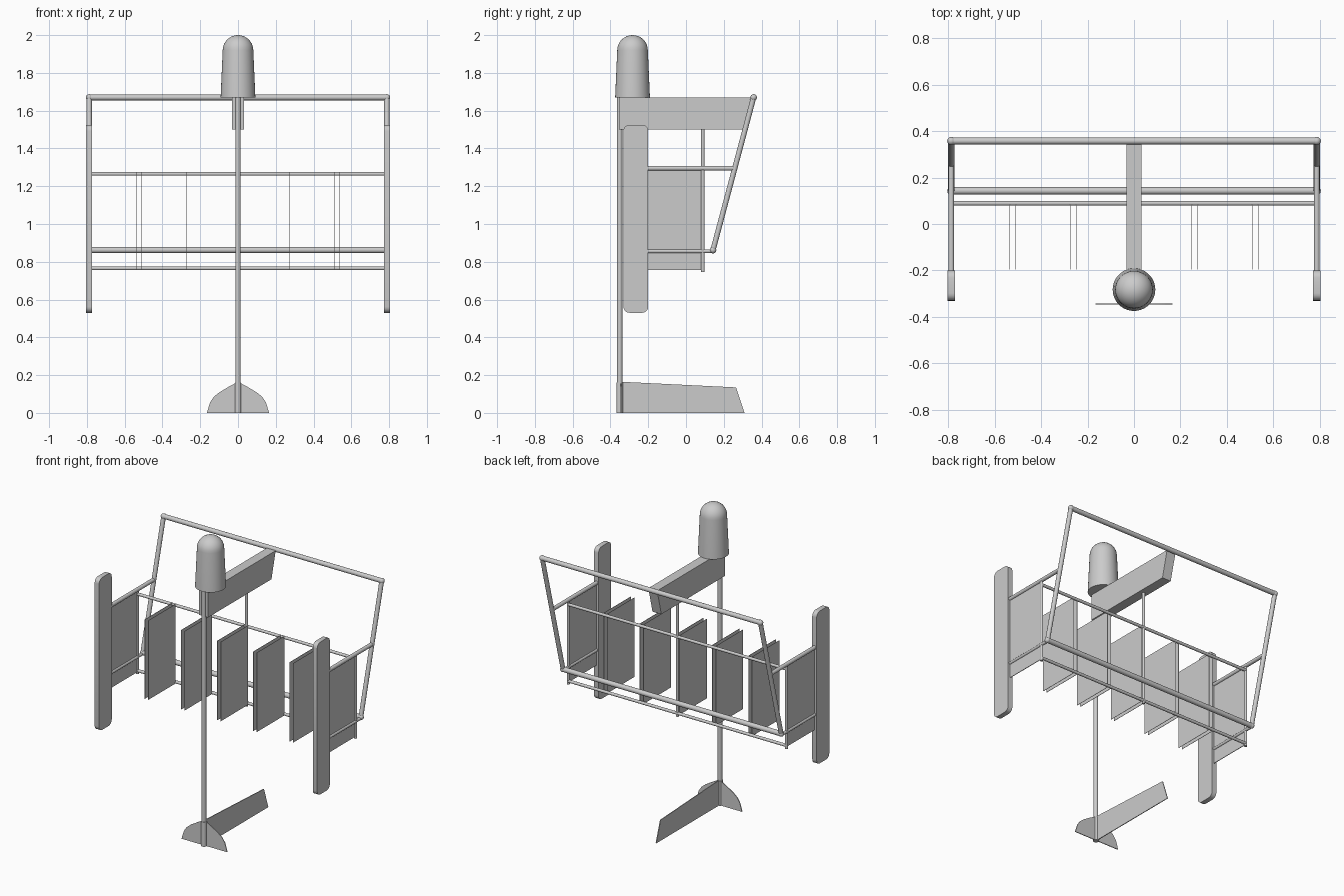
import bpy, bmesh
from math import sin, cos, pi, radians
from mathutils import Vector

cube = bpy.data.objects.get("Cube")
if cube:
    bpy.data.objects.remove(cube, do_unlink=True)

grey = bpy.data.materials.new("plain grey")
grey.use_nodes = True
grey.diffuse_color = (0.6, 0.6, 0.6, 1)
grey.node_tree.nodes["Principled BSDF"].inputs["Base Color"].default_value = grey.diffuse_color


def finish(name, bm):
    bmesh.ops.recalc_face_normals(bm, faces=bm.faces)
    mesh = bpy.data.meshes.new(name)
    bm.to_mesh(mesh)
    bm.free()
    mesh.materials.append(grey)
    obj = bpy.data.objects.new(name, mesh)
    bpy.context.collection.objects.link(obj)
    bpy.ops.object.select_all(action="DESELECT")
    obj.select_set(True)
    bpy.context.view_layer.objects.active = obj
    bpy.ops.object.shade_smooth_by_angle(angle=radians(35))
    return obj


def tube(name, a, b, radius):
    a, b = Vector(a), Vector(b)
    bm = bmesh.new()
    bmesh.ops.create_cone(bm, cap_ends=True, segments=20, radius1=radius,
                          radius2=radius, depth=(b - a).length)
    turn = Vector((0, 0, 1)).rotation_difference(b - a).to_matrix()
    bmesh.ops.rotate(bm, matrix=turn, verts=bm.verts)
    bmesh.ops.translate(bm, vec=(a + b) / 2, verts=bm.verts)
    return finish(name, bm)


def ball(name, centre, radius):
    bm = bmesh.new()
    bmesh.ops.create_uvsphere(bm, u_segments=20, v_segments=12, radius=radius)
    bmesh.ops.translate(bm, vec=centre, verts=bm.verts)
    return finish(name, bm)


def slab(name, outline, centre, thickness, axis="x", rounding=0):
    """Flat outline extruded along x (y,z points) or along y (x,z points)."""
    bm = bmesh.new()
    start = centre - thickness / 2
    place = (lambda u, v: (start, u, v)) if axis == "x" else (lambda u, v: (u, start, v))
    face = bm.faces.new([bm.verts.new(place(u, v)) for u, v in outline])
    if rounding:
        bmesh.ops.bevel(bm, geom=list(bm.verts), offset=rounding, segments=5,
                        profile=0.5, affect="VERTICES")
        face = list(bm.faces)[0]
    out = bmesh.ops.extrude_face_region(bm, geom=[face])
    shift = (thickness, 0, 0) if axis == "x" else (0, thickness, 0)
    bmesh.ops.translate(bm, vec=shift,
                        verts=[g for g in out["geom"] if isinstance(g, bmesh.types.BMVert)])
    # extrusion keeps the starting face, so the slab is closed
    return finish(name, bm)


def rect(u0, u1, v0, v1):
    return [(u0, v0), (u1, v0), (u1, v1), (u0, v1)]


# Domed lamp hood, turned from a profile
LAMP_Y = -0.283
profile = [(0, 1.67), (0.092, 1.67), (0.081, 1.92)]
profile += [(0.081 * cos(t * pi / 16), 1.92 + 0.08 * sin(t * pi / 16)) for t in range(1, 8)]
profile += [(0, 2.0)]
bm = bmesh.new()
points = [bm.verts.new((r, 0, z)) for r, z in profile]
edges = [bm.edges.new(pair) for pair in zip(points, points[1:])]
bmesh.ops.spin(bm, geom=points + edges, cent=(0, 0, 0), axis=(0, 0, 1),
               angle=2 * pi, steps=36, use_duplicate=False)
bmesh.ops.remove_doubles(bm, verts=bm.verts, dist=0.0005)
bmesh.ops.translate(bm, vec=(0, LAMP_Y, 0), verts=bm.verts)
finish("lamp_hood", bm)

# Mast, foot sleeve and foot fins
POLE_Y = -0.351
tube("mast", (0, POLE_Y, 0), (0, POLE_Y, 1.67), 0.014)
tube("mast_sleeve", (0, POLE_Y, 0), (0, POLE_Y, 0.16), 0.017)
slab("foot_fin", [(POLE_Y, 0), (0.31, 0), (0.265, 0.135), (POLE_Y, 0.165)], 0, 0.005)
half = [(0.165, 0), (0.148, 0.055), (0.128, 0.085), (0.1, 0.108), (0.05, 0.138)]
slab("foot_front_plate", half + [(0, 0.165)] + [(-x, z) for x, z in reversed(half)],
     -0.345, 0.005, axis="y")

# Roof beam, cut at the slope of the rear frame
slab("roof_beam", [(-0.355, 1.5), (0.3, 1.5), (0.343, 1.67), (-0.355, 1.67)], 0, 0.064)

# Sloping rear frame and its cross bars
SIDE = 0.788
TOP, LOW = (0.358, 1.67), (0.143, 0.862)
tube("rear_top_bar", (-SIDE, *TOP), (SIDE, *TOP), 0.015)
tube("rear_low_bar", (-SIDE, *LOW), (SIDE, *LOW), 0.016)

# Rack rails and middle post
RACK_Y = 0.089
for name, z in (("rack_top_rail", 1.265), ("rack_low_rail", 0.765)):
    tube(name, (-SIDE, RACK_Y, z), (SIDE, RACK_Y, z), 0.0095)
tube("rack_middle_post", (0, RACK_Y, 0.745), (0, RACK_Y, 1.5), 0.009)

# Parts repeated on both sides
for side, s in (("left", 1), ("right", -1)):
    x = s * SIDE
    slab(side + "_end_board", rect(-0.331, -0.2, 0.53, 1.525), x, 0.032, rounding=0.032)
    tube(side + "_sloping_bar", (x, *LOW), (x, *TOP), 0.014)
    ball(side + "_top_joint", (x, *TOP), 0.0175)
    ball(side + "_low_joint", (x, *LOW), 0.0175)
    tube(side + "_upper_arm", (x, -0.21, 1.295), (x, 0.258, 1.295), 0.0125)
    tube(side + "_lower_arm", (x, -0.21, 0.856), (x, 0.143, 0.856), 0.01)
    tube(side + "_rack_post", (x, RACK_Y, 0.745), (x, RACK_Y, 1.285), 0.009)
    slab(side + "_side_panel", rect(-0.21, RACK_Y, 0.757, 1.285), x, 0.004)

# Hanging panels in five pairs
for i in range(-2, 3):
    for j in (-1, 1):
        slab("hanging_panel", rect(-0.197, 0.085, 0.757, 1.275),
             i * 0.2615 + j * 0.0125, 0.002)
